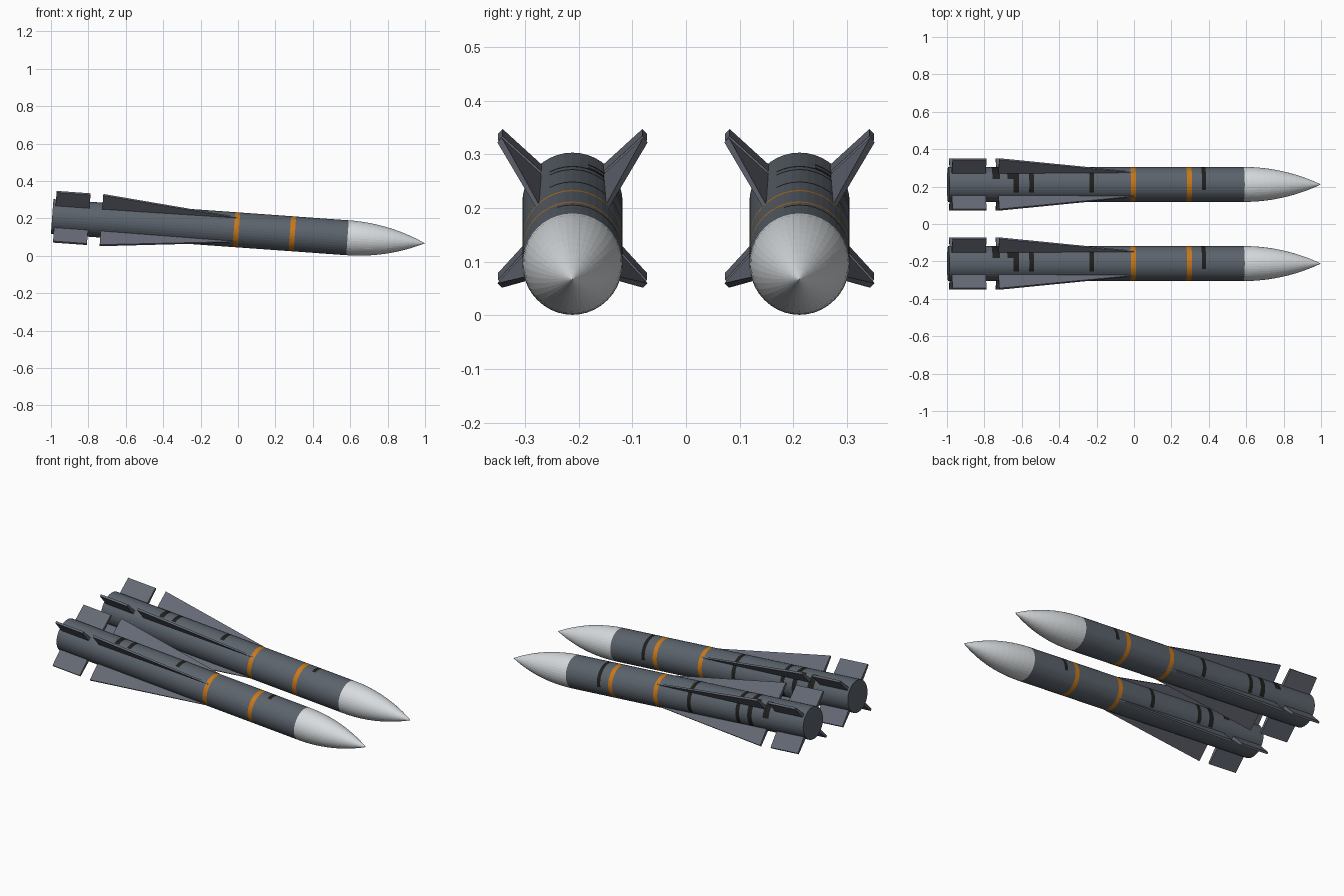
import bpy, bmesh, math

if "Cube" in bpy.data.objects:
    bpy.data.objects.remove(bpy.data.objects["Cube"])

R = 0.0935          # body radius
SEG = 40            # sides of the body
TAIL, SHOULDER, TIP = -0.996, 0.587, 1.002
TILT = math.atan(0.0717)


def material(name, rgb):
    m = bpy.data.materials.new(name)
    m.diffuse_color = (*rgb, 1)
    m.use_nodes = True
    m.node_tree.nodes["Principled BSDF"].inputs["Base Color"].default_value = m.diffuse_color
    return m


grey = material("body grey", (0.105, 0.125, 0.15))
fin_grey = material("fin grey", (0.13, 0.142, 0.175))
orange = material("orange band", (0.58, 0.19, 0.01))
black = material("black marking", (0.014, 0.014, 0.013))
white = material("nose pale grey", (0.68, 0.71, 0.73))

# orange rings: start, end
BANDS = [(-0.022, 0.005), (0.278, 0.305)]
# black markings: start, end, lowest angle, highest angle (0 = +y side, 90 = top)
MARKS = [(0.358, 0.380, -8, 104), (-0.245, -0.220, -35, 120),
         (-0.568, -0.543, -35, 120), (-0.652, -0.622, -35, 120),
         (-0.685, -0.652, 48, 72), (-0.765, -0.725, 5, 68)]


def add_object(name, bm, mats, y):
    bmesh.ops.recalc_face_normals(bm, faces=bm.faces)
    me = bpy.data.meshes.new(name)
    bm.to_mesh(me)
    bm.free()
    for m in mats:
        me.materials.append(m)
    ob = bpy.data.objects.new(name, me)
    bpy.context.collection.objects.link(ob)
    ob.location = (0, y, 0.1385)
    ob.rotation_euler = (0, TILT, 0)
    return ob


def lathe(bm, profile):
    """Rings of (s, r) around the x axis, joined with quads; r = 0 makes a point."""
    rings = []
    for s, r in profile:
        if r < 1e-5:
            rings.append([bm.verts.new((s, 0, 0))])
        else:
            rings.append([bm.verts.new((s, r * math.cos(2 * math.pi * k / SEG),
                                        r * math.sin(2 * math.pi * k / SEG)))
                          for k in range(SEG)])
    for a, b in zip(rings, rings[1:]):
        for k in range(SEG):
            j = (k + 1) % SEG
            if len(b) == 1:
                bm.faces.new((a[k], a[j], b[0]))
            else:
                bm.faces.new((a[k], a[j], b[j], b[k]))
    return rings


def body(y, side):
    # tube cut at every band and marking edge
    cuts = {TAIL, SHOULDER}
    for item in BANDS + MARKS:
        cuts.update(item[:2])
    bm = bmesh.new()
    rings = lathe(bm, [(s, R) for s in sorted(cuts)])
    bm.faces.new(rings[0])
    for f in bm.faces:
        if len(f.verts) > 4:
            continue
        c = f.calc_center_median()
        ang = math.degrees(math.atan2(c.z, c.y))
        if any(a < c.x < b for a, b in BANDS):
            f.material_index = 1
        elif any(a < c.x < b and lo < ang < hi for a, b, lo, hi in MARKS):
            f.material_index = 2
    add_object(side + "_body", bm, [grey, orange, black], y)


def nose(y, side):
    # tangent ogive
    L = TIP - SHOULDER
    rho = (R * R + L * L) / (2 * R)
    prof = []
    for i in range(13):
        x = L * i / 12
        prof.append((SHOULDER + x, max(0, math.sqrt(rho * rho - x * x) + R - rho)))
    bm = bmesh.new()
    lathe(bm, prof)
    add_object(side + "_nose_cone", bm, [white], y)


def fins(y, side, name, outline):
    """Four diagonal fins; outline is (s, radius, half thickness)."""
    bm = bmesh.new()
    for q in range(4):
        a = math.radians(45 + 90 * q)
        ca, sa = math.cos(a), math.sin(a)
        sides = []
        for sign in (1, -1):
            sides.append([bm.verts.new((s, r * ca - sign * h * sa, r * sa + sign * h * ca))
                          for s, r, h in outline])
        p, n = sides
        bm.faces.new(p)
        bm.faces.new(n[::-1])
        for k in range(len(p)):
            j = (k + 1) % len(p)
            bm.faces.new((p[k], n[k], n[j], p[j]))
    add_object(side + "_" + name, bm, [fin_grey], y)


for y, side in ((0.2115, "left"), (-0.2115, "right")):
    body(y, side)
    nose(y, side)
    # long tapering strakes and rectangular tail fins
    fins(y, side, "long_fins", [(-0.732, 0.08, 0.011), (-0.732, 0.192, 0.006),
                                (0.0, 0.0925, 0.004), (-0.02, 0.08, 0.006)])
    fins(y, side, "tail_fins", [(-0.982, 0.08, 0.011), (-0.982, 0.19, 0.006),
                                (-0.800, 0.19, 0.006), (-0.800, 0.08, 0.011)])
